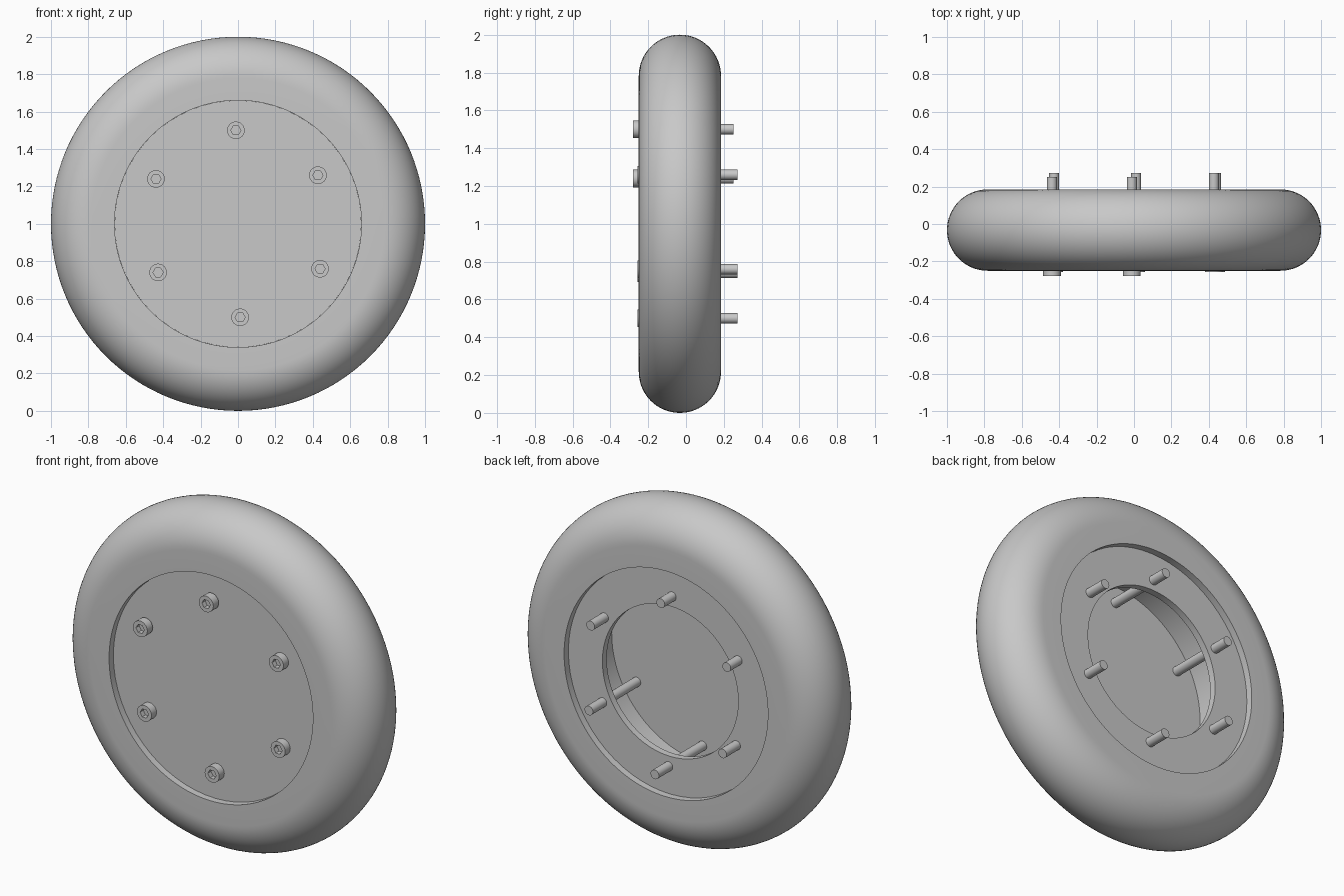
import bpy, bmesh, math
from mathutils import Matrix, Vector

if "Cube" in bpy.data.objects:
    bpy.data.objects.remove(bpy.data.objects["Cube"])

grey = bpy.data.materials.new("plain grey")
grey.use_nodes = True
COLOUR = (0.58, 0.58, 0.58, 1)
grey.diffuse_color = COLOUR
grey.node_tree.nodes["Principled BSDF"].inputs["Base Color"].default_value = COLOUR


def hexagonal(angle):
    """Radius factor that turns a circle into a hexagon."""
    sector = math.pi / 3
    return math.cos(sector / 2) / math.cos(angle % sector - sector / 2)


def lathe(name, profile, segments, location, closed=False, hex_rows=()):
    """Revolve (radius, y) points about the y axis; radius 0 makes a pole."""
    bm = bmesh.new()
    rings = []
    for row, (radius, y) in enumerate(profile):
        if radius == 0:
            rings.append([bm.verts.new((0, y, 0))] * segments)
            continue
        ring = []
        for i in range(segments):
            a = math.tau * i / segments
            r = radius * (hexagonal(a + 1e-6) if row in hex_rows else 1)
            ring.append(bm.verts.new((r * math.cos(a), y, r * math.sin(a))))
        rings.append(ring)
    pairs = list(zip(rings, rings[1:]))
    if closed:
        pairs.append((rings[-1], rings[0]))
    for a, b in pairs:
        for i in range(segments):
            j = (i + 1) % segments
            corners = list(dict.fromkeys((a[i], a[j], b[j], b[i])))
            bm.faces.new(corners)
    bmesh.ops.recalc_face_normals(bm, faces=bm.faces)
    mesh = bpy.data.meshes.new(name)
    bm.to_mesh(mesh)
    bm.free()
    mesh.materials.append(grey)
    obj = bpy.data.objects.new(name, mesh)
    obj.location = location
    bpy.context.collection.objects.link(obj)
    bpy.ops.object.select_all(action='DESELECT')
    obj.select_set(True)
    bpy.context.view_layer.objects.active = obj
    bpy.ops.object.shade_smooth_by_angle(angle=math.radians(30))
    return obj


CENTRE = Vector((0, 0, 1))
FRONT, BACK = -0.25, 0.185           # tyre side walls
SEAT = 0.66                          # radius of the plate seats
PLATE_FRONT, PLATE_BACK = -0.21, 0.145
THICK = 0.04

# Tyre: half-round tread, flat side walls, stepped inner seat
half = (BACK - FRONT) / 2
middle = (BACK + FRONT) / 2
tread = [(1 - half + half * math.sin(t), middle - half * math.cos(t))
         for t in (math.pi * i / 32 for i in range(33))]
seat = [(SEAT, BACK), (SEAT, PLATE_BACK - THICK), (0.6, PLATE_BACK - THICK),
        (0.6, PLATE_FRONT + THICK), (SEAT, PLATE_FRONT + THICK), (SEAT, FRONT)]
lathe("tyre", tread + seat, 128, CENTRE, closed=True)

# Solid front plate and open back ring
lathe("front_plate", [(0, PLATE_FRONT), (SEAT, PLATE_FRONT),
                      (SEAT, PLATE_FRONT + THICK), (0, PLATE_FRONT + THICK)], 64, CENTRE)
lathe("back_ring", [(0.44, PLATE_BACK), (SEAT, PLATE_BACK),
                    (SEAT, PLATE_BACK - THICK), (0.44, PLATE_BACK - THICK)],
      64, CENTRE, closed=True)

# Socket-head bolts through both plates; two of them sit slightly proud
HEAD, SHANK, SOCKET = 0.047, 0.027, 0.027
bolt = [(0, 0.03), (SOCKET, 0.03), (SOCKET, 0), (HEAD, 0), (HEAD, 0.05),
        (SHANK, 0.05), (SHANK, 0.53), (0, 0.53)]
for n in range(6):
    angle = math.radians(91.3 + 60 * n)
    head_y = -0.279 if n < 2 else -0.257
    spot = CENTRE + Vector((0.5 * math.cos(angle), head_y, 0.5 * math.sin(angle)))
    lathe(f"bolt_{n + 1}", bolt, 24, spot, hex_rows=(1, 2))
